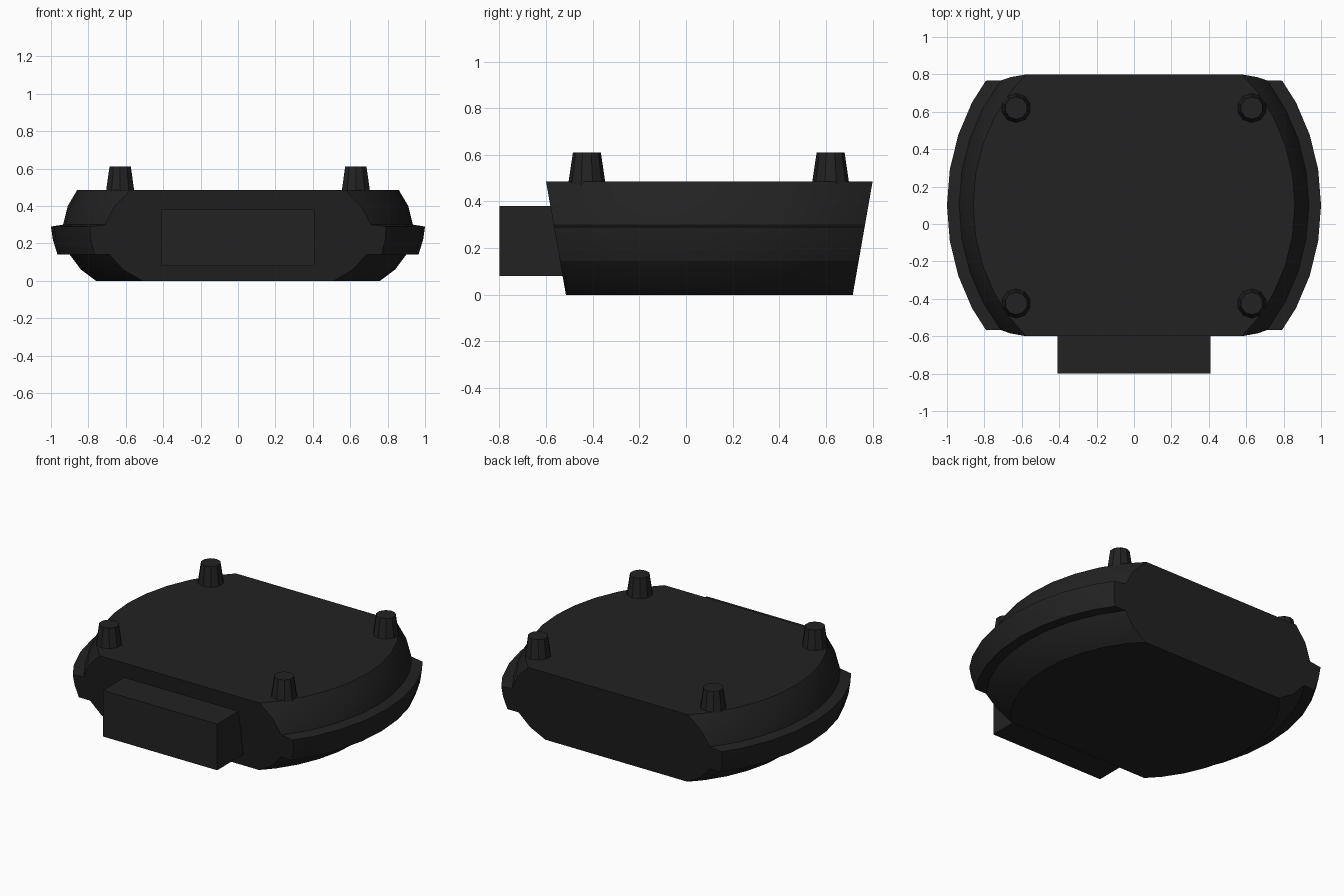
import bpy, bmesh, math
from mathutils import Vector

if "Cube" in bpy.data.objects:
    bpy.data.objects.remove(bpy.data.objects["Cube"])

COLOUR = (0.016, 0.016, 0.016, 1)
black = bpy.data.materials.new("matte black")
black.use_nodes = True
black.diffuse_color = COLOUR
bsdf = black.node_tree.nodes["Principled BSDF"]
bsdf.inputs["Base Color"].default_value = COLOUR
bsdf.inputs["Roughness"].default_value = 0.8

CENTRE_Y = 0.1


def finish(name, bm, smooth=False):
    bmesh.ops.recalc_face_normals(bm, faces=bm.faces)
    mesh = bpy.data.meshes.new(name)
    bm.to_mesh(mesh)
    bm.free()
    mesh.materials.append(black)
    obj = bpy.data.objects.new(name, mesh)
    bpy.context.collection.objects.link(obj)
    if smooth:
        bpy.ops.object.select_all(action="DESELECT")
        obj.select_set(True)
        bpy.context.view_layer.objects.active = obj
        bpy.ops.object.shade_smooth_by_angle(angle=math.radians(30))
    return obj


# Body: an oval turned profile with a raised rim band
profile = [(0.76, 0), (0.84, 0.06), (0.90, 0.14), (0.965, 0.14), (0.99, 0.22),
           (1.0, 0.29), (0.935, 0.30), (0.91, 0.40), (0.86, 0.485)]
SIDES = 36
bm = bmesh.new()
rings = []
for r, z in profile:
    rings.append([bm.verts.new((r * math.cos(a), CENTRE_Y + 1.1 * r * math.sin(a), z))
                  for a in (math.tau * i / SIDES for i in range(SIDES))])
for low, high in zip(rings, rings[1:]):
    for i in range(SIDES):
        j = (i + 1) % SIDES
        bm.faces.new((low[i], low[j], high[j], high[i]))
bm.faces.new(rings[0][::-1])
bm.faces.new(rings[-1])

# Slanted flat cuts across the front and the back
for side in (-1, 1):
    cut = bmesh.ops.bisect_plane(
        bm, geom=bm.verts[:] + bm.edges[:] + bm.faces[:], dist=1e-5,
        plane_co=Vector((0, CENTRE_Y + side * 0.615, 0)),
        plane_no=Vector((0, side * 0.485, -0.085)), clear_outer=True)
    edges = [e for e in cut["geom_cut"] if isinstance(e, bmesh.types.BMEdge)]
    bmesh.ops.edgeloop_fill(bm, edges=edges)
finish("body", bm, smooth=True)

# Connector block on the front
bm = bmesh.new()
bmesh.ops.create_cube(bm, size=1)
bmesh.ops.scale(bm, verts=bm.verts, vec=(0.82, 0.3, 0.3))
bmesh.ops.translate(bm, verts=bm.verts, vec=(0, -0.65, 0.23))
finish("connector_block", bm)

# Four tapered pegs on top
for x, x_name in ((-0.63, "right"), (0.63, "left")):
    for y, y_name in ((-0.425, "front"), (0.62, "back")):
        bm = bmesh.new()
        bmesh.ops.create_cone(bm, cap_ends=True, segments=10,
                              radius1=0.088, radius2=0.06, depth=0.19)
        bmesh.ops.translate(bm, verts=bm.verts, vec=(x, y, 0.515))
        finish(f"peg_{y_name}_{x_name}", bm)
